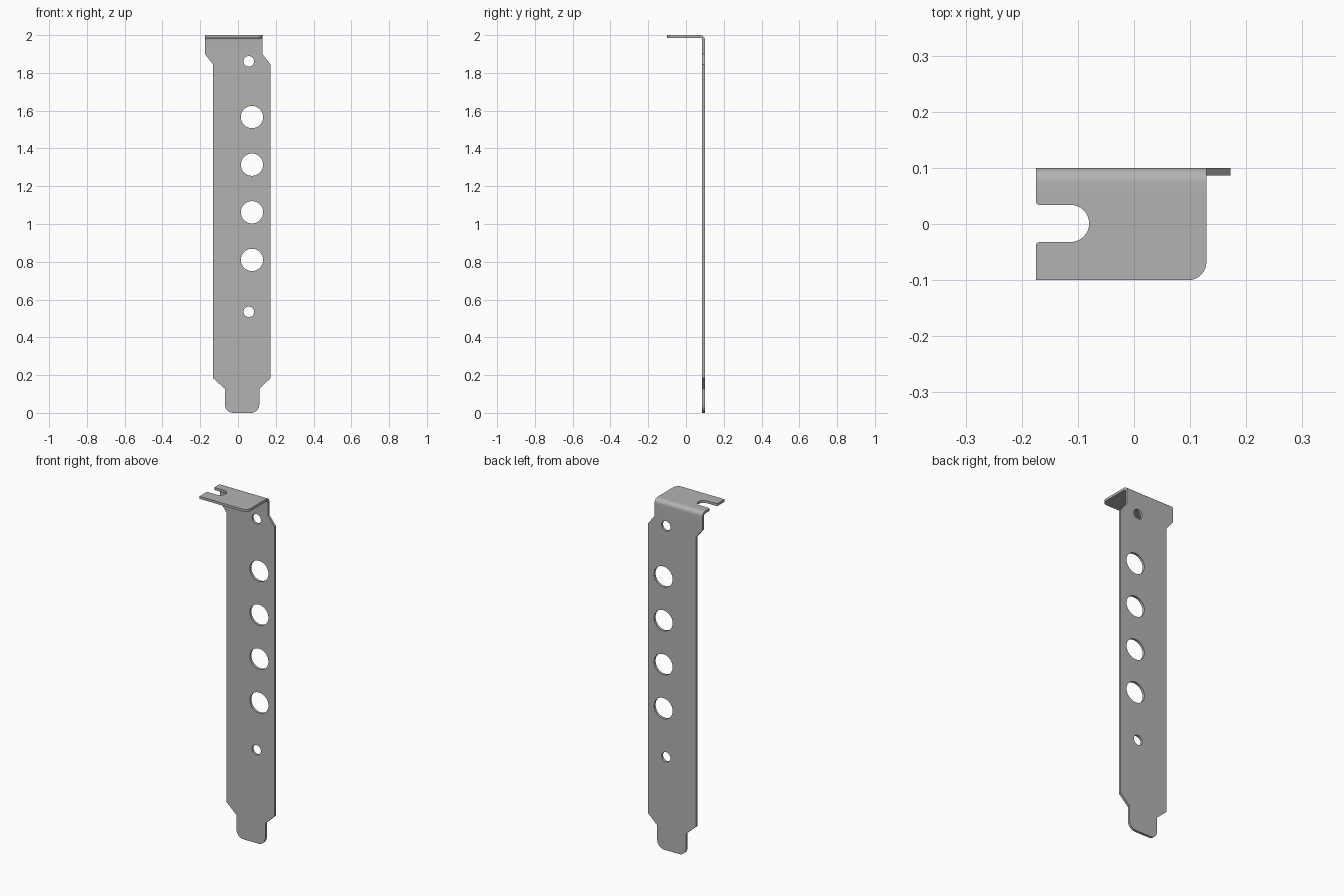
import bpy
import bmesh
from math import radians, tan
from mathutils import Vector

cube = bpy.data.objects.get("Cube")
if cube:
    bpy.data.objects.remove(cube, do_unlink=True)


def rounded(corners, steps=10):
    """Outline from (u, v, radius) corners, each rounded by its radius."""
    out = []
    for i, (u, v, r) in enumerate(corners):
        p = Vector((u, v))
        if r == 0:
            out.append(p)
            continue
        a = (Vector(corners[i - 1][:2]) - p).normalized()
        b = (Vector(corners[(i + 1) % len(corners)][:2]) - p).normalized()
        half = a.angle(b) / 2
        reach = r / tan(half)
        centre = p + (a + b).normalized() * (reach ** 2 + r ** 2) ** 0.5
        start, end = p + a * reach - centre, p + b * reach - centre
        turn = start.angle_signed(end)
        for k in range(steps + 1):
            d = start.copy()
            t = -turn * k / steps
            d = Vector((d.x * cos(t) - d.y * sin(t), d.x * sin(t) + d.y * cos(t)))
            out.append(centre + d)
    return out


def prism(name, outline, place, low, high):
    """Extrude an outline from low to high; place maps (u, v, depth) to xyz."""
    bm = bmesh.new()
    verts = [bm.verts.new(place(p.x, p.y, low)) for p in outline]
    bmesh.ops.remove_doubles(bm, verts=verts, dist=1e-5)
    face = bm.faces.new(bm.verts)
    top = bmesh.ops.extrude_face_region(bm, geom=[face])["geom"]
    shift = Vector(place(0, 0, high)) - Vector(place(0, 0, low))
    bmesh.ops.translate(bm, vec=shift, verts=[g for g in top if isinstance(g, bmesh.types.BMVert)])
    bmesh.ops.recalc_face_normals(bm, faces=bm.faces)
    mesh = bpy.data.meshes.new(name)
    bm.to_mesh(mesh)
    bm.free()
    obj = bpy.data.objects.new(name, mesh)
    bpy.context.collection.objects.link(obj)
    return obj


from math import cos, sin

along_x = lambda u, v, d: (d, u, v)
along_y = lambda u, v, d: (u, d, v)
along_z = lambda u, v, d: (u, v, d)

# Bent sheet: L section with a rounded fold
T = 0.014
section = [(-0.1, 2, 0), (0.1, 2, 0.025), (0.1, 0, 0),
           (0.1 - T, 0, 0), (0.1 - T, 2 - T, 0.011), (-0.1, 2 - T, 0)]
bracket = prism("bracket", rounded(section), along_x, -0.25, 0.25)

# Front silhouette: shoulders, body and narrow foot
front = [(-0.175, 2.1, 0), (-0.175, 1.9, 0), (-0.132, 1.845, 0), (-0.132, 0.184, 0),
         (-0.07, 0.128, 0), (-0.07, 0.004, 0.045), (0.113, 0.004, 0.045), (0.113, 0.128, 0),
         (0.172, 0.184, 0), (0.172, 1.845, 0), (0.129, 1.9, 0), (0.129, 2.1, 0)]
front = [(u, 0 if v == 0.004 else v, r) for u, v, r in front]

# Mounting tab silhouette: one rounded corner and an open slot
tab = [(-0.175, 0.2, 0), (-0.175, 0.034, 0.007), (-0.08, 0.034, 0.0329),
       (-0.08, -0.032, 0.0329), (-0.175, -0.032, 0.007), (-0.175, -0.1, 0),
       (0.129, -0.1, 0.032), (0.129, 0.05, 0), (0.3, 0.05, 0), (0.3, 0.2, 0)]

cutters = [
    ("INTERSECT", prism("front_trim", rounded(front), along_y, -0.3, 0.3)),
    ("INTERSECT", prism("tab_trim", rounded(tab), along_z, -0.1, 2.2)),
]

# Four connector holes and two screw holes
holes = [(0.074, 0.81 + 0.252 * i, 0.059) for i in range(4)]
holes += [(0.057, z, 0.028) for z in (0.535, 1.861)]
for x, z, r in holes:
    square = [(x - r, z - r, r), (x + r, z - r, r), (x + r, z + r, r), (x - r, z + r, r)]
    cutters.append(("DIFFERENCE", prism("hole_cutter", rounded(square), along_y, 0.05, 0.2)))

for operation, cutter in cutters:
    mod = bracket.modifiers.new("cut", "BOOLEAN")
    mod.operation = operation
    mod.solver = "EXACT"
    mod.object = cutter

# Bake the cuts and discard the cutters
graph = bpy.context.evaluated_depsgraph_get()
baked = bpy.data.meshes.new_from_object(bracket.evaluated_get(graph))
bracket.modifiers.clear()
bracket.data = baked
baked.name = "bracket"
for _, cutter in cutters:
    bpy.data.objects.remove(cutter, do_unlink=True)

# Plain grey metal
grey = bpy.data.materials.new("grey metal")
grey.use_nodes = True
grey.diffuse_color = (0.45, 0.45, 0.45, 1)
grey.node_tree.nodes["Principled BSDF"].inputs["Base Color"].default_value = grey.diffuse_color
baked.materials.clear()
baked.materials.append(grey)

bpy.ops.object.select_all(action="DESELECT")
bracket.select_set(True)
bpy.context.view_layer.objects.active = bracket
bpy.ops.object.shade_smooth_by_angle(angle=radians(30))
